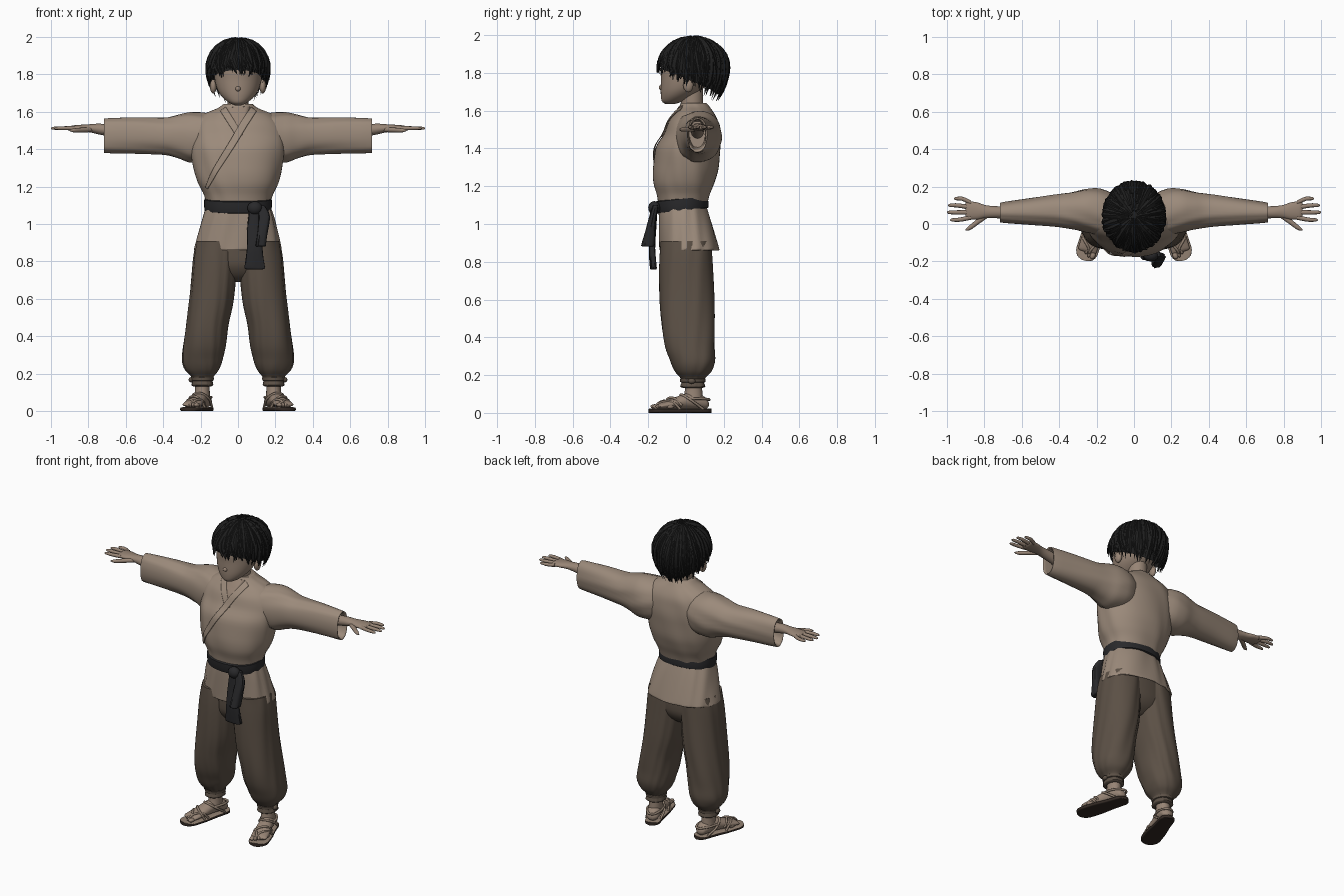
import bpy, bmesh, math, random
from mathutils import Vector
from mathutils.bvhtree import BVHTree

random.seed(4)
if "Cube" in bpy.data.objects:
    bpy.data.objects.remove(bpy.data.objects["Cube"])


def material(name, rgb):
    m = bpy.data.materials.new(name)
    m.use_nodes = True
    m.diffuse_color = (*rgb, 1)
    m.node_tree.nodes["Principled BSDF"].inputs["Base Color"].default_value = (*rgb, 1)
    return m


SKIN = material("skin", (.31, .232, .178))
CLOTH = material("tan cloth", (.33, .255, .197))
PANTS = material("brown cloth", (.105, .08, .06))
BLACK = material("black sash", (.022, .022, .024))
HAIR = material("black hair", (.013, .013, .013))
STRAW = material("straw", (.29, .22, .168))
SOLE = material("dark sole", (.032, .022, .017))


def finish(name, bm, *mats, angle=50):
    bmesh.ops.recalc_face_normals(bm, faces=bm.faces)
    me = bpy.data.meshes.new(name)
    bm.to_mesh(me)
    bm.free()
    for m in mats:
        me.materials.append(m)
    me.shade_smooth()
    me.set_sharp_from_angle(angle=math.radians(angle))
    ob = bpy.data.objects.new(name, me)
    bpy.context.collection.objects.link(ob)
    return ob


def smooth_rows(rows, steps):
    """Monotone cubic interpolation between cross-sections."""
    def slope(i, k):
        if i == 0 or i == len(rows) - 1:
            return 0
        a, b = rows[i][k] - rows[i - 1][k], rows[i + 1][k] - rows[i][k]
        return 2 * a * b / (a + b) if a * b > 0 else 0
    out = []
    for i in range(len(rows) - 1):
        for j in range(steps):
            t = j / steps
            h = (2*t**3 - 3*t*t + 1, t**3 - 2*t*t + t, 3*t*t - 2*t**3, t**3 - t*t)
            out.append([h[0] * p + h[1] * slope(i, k) + h[2] * q + h[3] * slope(i + 1, k)
                        for k, (p, q) in enumerate(zip(rows[i], rows[i + 1]))])
    return out + [list(rows[-1])]


def loft(name, rows, *mats, axis="Z", side=1, n=32, power=2, folds=0, amp=0, steps=4):
    """Each row: position on axis, two centre values, two radii."""
    bm, rings = bmesh.new(), []
    for r, (p, a, b, ra, rb) in enumerate(smooth_rows(rows, steps)):
        ring = []
        for i in range(n):
            t = math.tau * i / n
            c, s = math.cos(t), math.sin(t)
            f = 1 + amp * math.sin(folds * t + r * .35 + 2 * math.sin(3 * t)) if folds else 1
            u = a + f * ra * math.copysign(abs(c) ** (2 / power), c)
            v = b + f * rb * math.copysign(abs(s) ** (2 / power), s)
            x, y, z = {"Z": (u, v, p), "X": (p, u, v), "Y": (u, p, v)}[axis]
            ring.append(bm.verts.new((side * x, y, z)))
        rings.append(ring)
    for q, w in zip(rings, rings[1:]):
        for i in range(n):
            j = (i + 1) % n
            bm.faces.new((q[i], q[j], w[j], w[i]))
    bm.faces.new(rings[0])
    bm.faces.new(rings[-1])
    return finish(name, bm, *mats)


def ball(name, centre, radii, mat):
    bm = bmesh.new()
    bmesh.ops.create_uvsphere(bm, u_segments=16, v_segments=10, radius=1)
    bmesh.ops.scale(bm, vec=radii, verts=bm.verts)
    bmesh.ops.translate(bm, vec=centre, verts=bm.verts)
    return finish(name, bm, mat)


def cord(name, points, radius, mat, side=1):
    cu = bpy.data.curves.new(name, "CURVE")
    cu.dimensions, cu.bevel_depth, cu.bevel_resolution = "3D", radius, 2
    sp = cu.splines.new("BEZIER")
    sp.bezier_points.add(len(points) - 1)
    for bp, (x, y, z) in zip(sp.bezier_points, points):
        bp.co = (side * x, y, z)
        bp.handle_left_type = bp.handle_right_type = "AUTO"
    cu.materials.append(mat)
    ob = bpy.data.objects.new(name, cu)
    bpy.context.collection.objects.link(ob)
    return ob


# Jacket body
torso = loft("jacket_body", [(1.08, 0, -.02, .165, .125), (1.15, 0, -.015, .182, .14),
             (1.22, 0, -.01, .215, .162), (1.3, 0, 0, .236, .172), (1.4, 0, .01, .25, .17),
             (1.48, 0, .032, .25, .148), (1.54, 0, .04, .23, .132), (1.585, 0, .045, .185, .105),
             (1.62, 0, .045, .105, .08), (1.64, 0, .04, .078, .068)],
             CLOTH, n=64, power=2.2, folds=7, amp=.012)
skirt = loft("jacket_skirt", [(1.1, 0, -.02, .17, .125), (1.04, 0, -.01, .19, .135),
             (.95, 0, .005, .213, .147), (.865, 0, .018, .232, .157), (.86, 0, .018, .226, .152),
             (.93, 0, .01, .2, .135)], CLOTH, n=72, power=2.3, folds=11, amp=.016)

# Neckline and crossed lapels laid over the body
tree = BVHTree.FromPolygons([v.co for v in torso.data.vertices],
                            [p.vertices for p in torso.data.polygons])


def band(name, points, lift, mat):
    """Strip through (x, z, half width) points, following the jacket front."""
    rows, bm, grid = smooth_rows(points, 10), bmesh.new(), []
    for i, (x, z, w) in enumerate(rows):
        p, q = rows[max(i - 1, 0)], rows[min(i + 1, len(rows) - 1)]
        d = Vector((q[0] - p[0], q[1] - p[1])).normalized()
        line = []
        for k in range(-3, 4):
            u, v = x - d.y * w * k / 3, z + d.x * w * k / 3
            hit = tree.ray_cast(Vector((u, -1, v)), Vector((0, 1, 0)))[0]
            line.append(bm.verts.new((u, (hit.y if hit else .03) - lift, v)))
        grid.append(line)
    for a, b in zip(grid, grid[1:]):
        for k in range(6):
            bm.faces.new((a[k], a[k + 1], b[k + 1], b[k]))
    ob = finish(name, bm, mat)
    ob.modifiers.new("thickness", "SOLIDIFY").thickness = .005


band("neckline_skin", [(0, 1.625, .065), (.003, 1.56, .035), (.006, 1.5, .003)], .004, SKIN)
band("right_lapel", [(-.08, 1.615, .018), (-.045, 1.56, .018), (.01, 1.47, .016)], .006, CLOTH)
band("left_lapel", [(.085, 1.615, .018), (.045, 1.555, .019), (-.04, 1.415, .018),
                    (-.13, 1.27, .014), (-.17, 1.19, .008)], .011, CLOTH)

# Sash with knot and hanging ends
sash = loft("sash", [(-.034, 0, -.02, .165, .125), (-.03, 0, -.02, .178, .136),
                     (0, 0, -.02, .181, .139), (.03, 0, -.02, .18, .138),
                     (.034, 0, -.02, .165, .125)], BLACK, n=48, power=2.2, steps=2)
sash.location.z, sash.rotation_euler.x = 1.105, .11
ball("sash_knot", (.09, -.168, 1.085), (.04, .032, .036), BLACK)
loft("sash_end_long", [(1.09, .085, -.165, .025, .014), (.98, .08, -.172, .034, .014),
     (.87, .088, -.18, .042, .016), (.765, .09, -.172, .052, .018), (.758, .09, -.172, .04, .012)],
     BLACK, n=20, power=3, folds=5, amp=.1)
loft("sash_end_short", [(1.1, .11, -.16, .03, .014), (1.04, .138, -.175, .03, .018),
     (.95, .13, -.192, .027, .026), (.885, .122, -.202, .026, .034), (.88, .122, -.2, .02, .026)],
     BLACK, n=20, power=3, folds=5, amp=.1)

# Trousers seat
loft("trouser_seat", [(.92, 0, 0, .2, .125), (.8, 0, .003, .2, .128), (.73, 0, .005, .15, .1),
                      (.69, 0, .005, .06, .05)], PANTS, power=2.3)

for s, label in ((1, "left"), (-1, "right")):
    # Sleeves, turned in at the opening
    loft(label + "_sleeve", [(.08, .045, 1.47, .1, .1), (.18, .062, 1.463, .125, .13),
         (.25, .07, 1.462, .117, .134), (.32, .072, 1.467, .1, .118), (.4, .072, 1.469, .088, .1),
         (.55, .066, 1.473, .072, .096), (.715, .06, 1.471, .052, .09),
         (.712, .06, 1.471, .045, .083), (.62, .06, 1.475, .04, .07)],
         CLOTH, axis="X", side=s, n=40, power=2.2, folds=5, amp=.02)
    # Hands
    loft(label + "_hand", [(.6, .06, 1.485, .034, .036), (.74, .063, 1.507, .032, .029),
         (.79, .066, 1.511, .034, .022), (.84, .07, 1.512, .046, .018),
         (.885, .074, 1.511, .049, .015), (.9, .075, 1.511, .038, .007)],
         SKIN, axis="X", side=s, n=20)
    for i, (y0, y1, tip) in enumerate([(.036, .022, .982), (.062, .062, 1), (.088, .1, .993),
                                       (.112, .136, .962)]):
        loft(f"{label}_finger_{i + 1}", [(.87, y0, 1.511, .013, .012), (tip - .04, y1, 1.512, .011, .01),
             (tip - .008, y1, 1.511, .008, .007), (tip, y1, 1.51, .002, .002)],
             SKIN, axis="X", side=s, n=10, steps=3)
    loft(label + "_thumb", [(.78, .05, 1.505, .016, .014), (.83, .016, 1.502, .017, .013),
         (.875, -.018, 1.5, .014, .011), (.9, -.032, 1.5, .003, .003)],
         SKIN, axis="X", side=s, n=12)
    # Baggy trouser legs gathered at the ankle
    loft(label + "_trouser_leg", [(.91, .112, 0, .11, .132), (.8, .12, 0, .12, .139),
         (.6, .14, .005, .119, .144), (.45, .166, .012, .112, .14), (.35, .179, .021, .113, .131),
         (.27, .19, .036, .108, .116), (.22, .192, .038, .09, .096), (.185, .19, .036, .06, .066),
         (.168, .19, .036, .052, .058), (.14, .19, .036, .058, .066), (.132, .19, .036, .045, .05)],
         PANTS, side=s, n=56, power=2.25, folds=9, amp=.018)
    loft(label + "_ankle_tie", [(.16, .19, .036, .05, .056), (.164, .19, .036, .06, .067),
         (.18, .19, .036, .061, .068), (.184, .19, .036, .05, .056)], PANTS, side=s, steps=2)
    ball(label + "_tie_knot", (s * .25, .03, .168), (.014, .02, .014), PANTS)
    loft(label + "_ankle", [(.17, .19, .04, .04, .045), (.12, .19, .04, .039, .046),
         (.06, .192, .036, .042, .055)], SKIN, side=s, n=24)

    # Feet and sandals, built straight then turned outward
    foot = [loft(label + "_foot", [(.072, 0, .045, .01, .012), (.055, 0, .05, .036, .03),
            (.01, 0, .062, .042, .042), (-.04, 0, .063, .042, .042), (-.1, 0, .053, .046, .034),
            (-.15, 0, .044, .051, .024), (-.2, 0, .036, .05, .014), (-.21, 0, .034, .04, .006)],
            SKIN, axis="Y", side=s, n=24)]
    for i in range(5):
        foot.append(ball(f"{label}_toe_{i + 1}", (s * (-.035 + .019 * i), -.216 + .004 * i * i, .034),
                         (.015 if i == 0 else .01, .022, .012), SKIN))
    sole = loft(label + "_sandal", [(-.256, 0, .011, .015, .011), (-.243, 0, .011, .042, .011),
                (-.2, 0, .011, .06, .011), (-.12, 0, .011, .059, .011), (-.03, 0, .011, .05, .011),
                (.05, 0, .011, .046, .011), (.078, 0, .011, .03, .011), (.087, 0, .011, .01, .011)],
                SOLE, STRAW, axis="Y", side=s, n=32, power=5)
    for f in sole.data.polygons:
        f.material_index = int(f.normal.z > .6)
    foot.append(sole)
    straps = [[(-.05, -.1, .02), (-.04, -.14, .058), (-.015, -.2, .052), (-.015, -.222, .025)],
              [(.052, -.1, .02), (.04, -.14, .056), (-.005, -.19, .054), (-.015, -.222, .025)],
              [(-.054, -.13, .02), (-.035, -.15, .062), (.02, -.13, .079), (.05, -.09, .04)],
              [(-.045, .03, .02), (-.043, -.05, .075), (0, -.08, .097), (.043, -.05, .075), (.045, .03, .02)],
              [(-.043, -.05, .075), (-.04, .03, .075), (0, .075, .07), (.04, .03, .075), (.043, -.05, .075)]]
    foot += [cord(f"{label}_strap_{i + 1}", p, .007, STRAW, s) for i, p in enumerate(straps)]
    for ob in foot:
        ob.location = (s * .19, .05, 0)
        ob.rotation_euler.z = s * .3
    # Ears
    ball(label + "_ear", (s * .132, .012, 1.735), (.018, .027, .038), SKIN)

# Neck and head
loft("neck", [(1.55, 0, .04, .062, .062), (1.62, 0, .032, .056, .058), (1.72, 0, .03, .056, .06)], SKIN)
loft("head", [(1.634, 0, -.085, .018, .02), (1.646, 0, -.075, .045, .05), (1.68, 0, -.046, .086, .087),
     (1.72, 0, -.02, .111, .114), (1.77, 0, 0, .124, .133), (1.83, 0, .02, .13, .153),
     (1.9, 0, .03, .115, .138), (1.95, 0, .03, .07, .085), (1.965, 0, .03, .02, .03)], SKIN, n=40)
ball("nose", (0, -.13, 1.722), (.014, .014, .014), SKIN)


# Hair: an inner cap covered by tapered locks falling from the crown
def hair_point(a, th, k=1):
    drop = max(th - math.pi / 2, 0)
    r = k * (math.sin(th) if drop == 0 else 1 - .27 * drop * drop)
    z = math.cos(th) * k if drop == 0 else -drop
    return Vector((.163 * r * math.sin(a), .04 - .183 * r * math.cos(a), 1.83 + .162 * z))


def hair_end(a):
    return math.pi / 2 + .13 + .9 * (1 - math.cos(a)) / 2


bm = bmesh.new()
grid = [[bm.verts.new(hair_point(math.tau * i / 48, hair_end(math.tau * i / 48) * (.01 + .94 * j / 14), .95))
         for i in range(48)] for j in range(15)]
for a, b in zip(grid, grid[1:]):
    for i in range(48):
        bm.faces.new((a[i - 1], a[i], b[i], b[i - 1]))
bm.faces.new(grid[0])
finish("hair_cap", bm, HAIR)

bm = bmesh.new()
for i in range(230):
    a = math.tau * (i * .618 % 1)
    start, swirl = random.uniform(.05, 1.1), random.uniform(-.25, .25)
    end = max(hair_end(a) * random.uniform(.86, 1.06), start + .5)
    wide, lift, flare = random.uniform(.012, .02), random.uniform(.96, 1.02), random.uniform(0, .07)
    previous = None
    for j in range(8):
        t = j / 7
        th, az = start + (end - start) * t, a + swirl * t * t
        p = hair_point(az, th, lift + flare * t * t)
        out = (p - Vector((0, .04, 1.8))).normalized()
        across = Vector((math.cos(az), math.sin(az), 0))
        w = wide * (math.sin(math.pi * (.2 + .8 * t)) + .04)
        ring = [bm.verts.new(p + v) for v in (across * w, out * w * .5, -across * w, -out * w * .6)]
        if previous:
            for k in range(4):
                bm.faces.new((previous[k - 1], previous[k], ring[k], ring[k - 1]))
        else:
            bm.faces.new(ring)
        previous = ring
    bm.faces.new(previous)
finish("hair_locks", bm, HAIR, angle=35)
